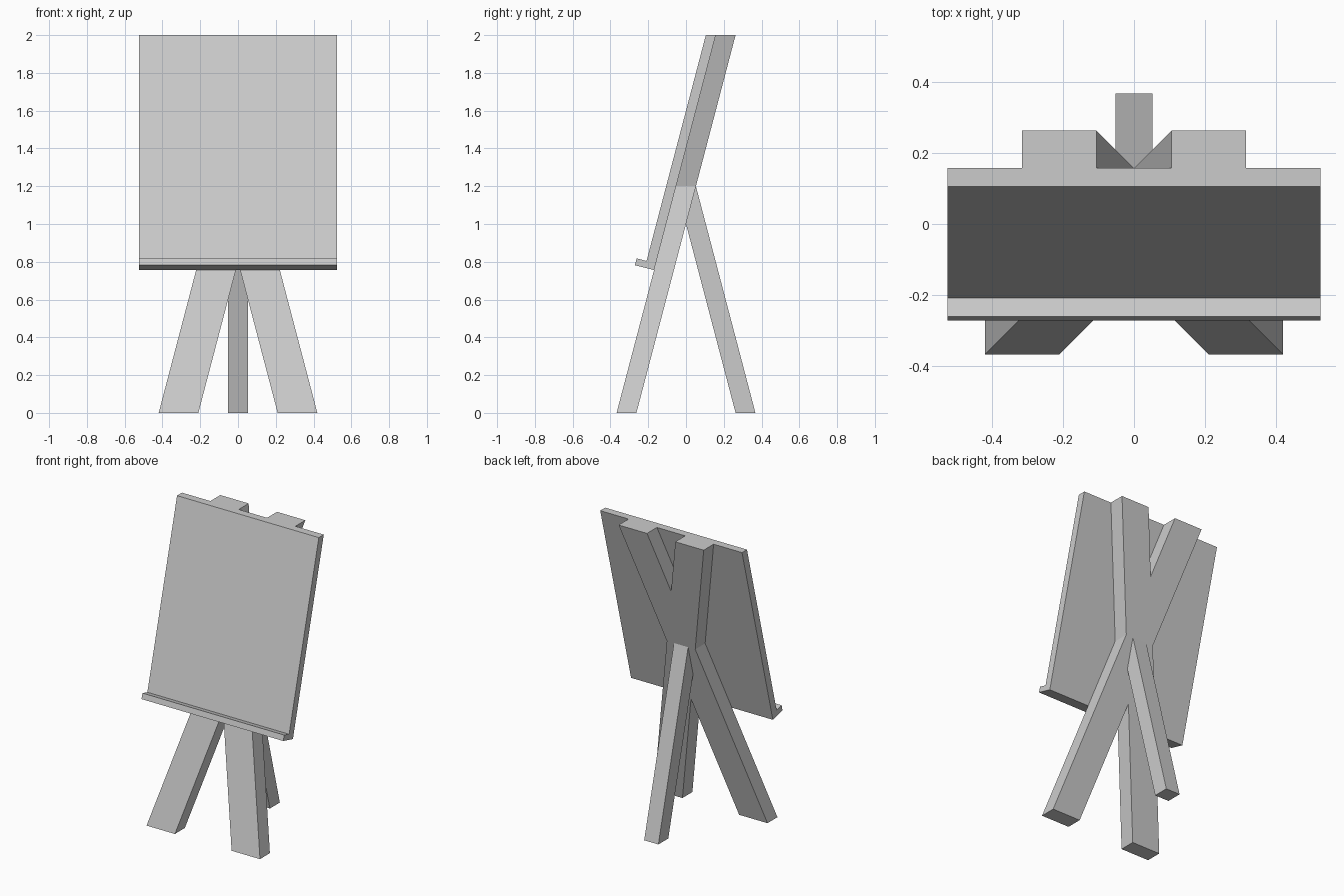
import bpy
import bmesh
from mathutils import Vector

cube = bpy.data.objects.get("Cube")
if cube:
    bpy.data.objects.remove(cube, do_unlink=True)

LEAN = 0.2625  # run per unit of height, shared by every slanted part

grey = bpy.data.materials.new("light grey")
grey.use_nodes = True
grey.diffuse_color = (0.6, 0.6, 0.6, 1)
grey.node_tree.nodes["Principled BSDF"].inputs["Base Color"].default_value = (0.6, 0.6, 0.6, 1)


def prism(name, outline, offset):
    """Extrude a flat outline by an offset into a closed solid."""
    bm = bmesh.new()
    face = bm.faces.new([bm.verts.new(p) for p in outline])
    ext = bmesh.ops.extrude_face_region(bm, geom=[face], use_keep_orig=True)
    moved = [g for g in ext["geom"] if isinstance(g, bmesh.types.BMVert)]
    bmesh.ops.translate(bm, verts=moved, vec=Vector(offset))
    bmesh.ops.recalc_face_normals(bm, faces=bm.faces)
    mesh = bpy.data.meshes.new(name)
    bm.to_mesh(mesh)
    bm.free()
    mesh.materials.append(grey)
    obj = bpy.data.objects.new(name, mesh)
    bpy.context.collection.objects.link(obj)
    return obj


def side_profile(name, points, half_width):
    return prism(name, [(-half_width, y, z) for y, z in points], (2 * half_width, 0, 0))


# Crossed front legs: half an X outline, mirrored and leaned back
half = [(0, 0.8), (0.21, 0), (0.42, 0), (0.105, 1.2), (0.315, 2), (0.105, 2), (0, 1.6)]
outline = half + [(-x, z) for x, z in reversed(half[1:-1])]
prism("crossed_front_legs",
      [(x, LEAN * (z - 1.4), z) for x, z in outline], (0, 0.105, 0))

# Rear leg, its top cut flush with the back of the crossed legs
side_profile("rear_leg", [(LEAN, 0), (0.3675, 0), (0.0525, 1.2), (0, 1)], 0.0525)

# Leaning board with a narrow ledge along its bottom edge
side_profile("board_and_ledge",
             [(0.105, 2), (0.1575, 2), (-0.169, 0.756), (-0.271, 0.782),
              (-0.261, 0.818), (-0.209, 0.804)], 0.525)
